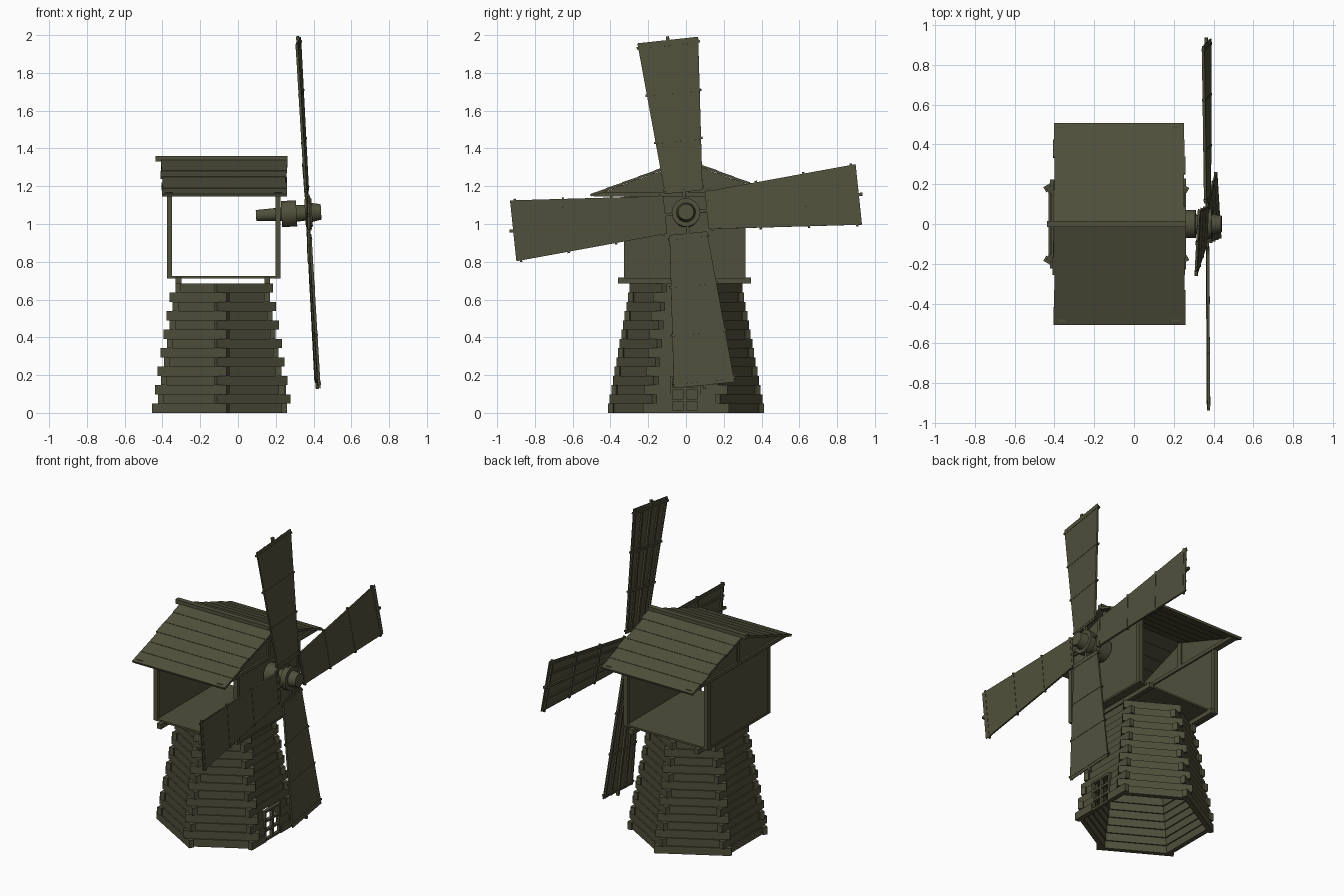
import bpy, bmesh, math, random
from mathutils import Matrix, Vector

if "Cube" in bpy.data.objects:
    bpy.data.objects.remove(bpy.data.objects["Cube"])

random.seed(4)
T = Matrix.Translation
R = lambda deg, axis: Matrix.Rotation(math.radians(deg), 4, axis)

wood = bpy.data.materials.new("olive_wood")
wood.diffuse_color = (0.08, 0.08, 0.045, 1)
wood.use_nodes = True
wood.node_tree.nodes["Principled BSDF"].inputs["Base Color"].default_value = wood.diffuse_color


def box(bm, x, y, z, m=Matrix()):
    """Box from (min, max) ranges, placed by matrix m."""
    c = Vector([(r[0] + r[1]) / 2 for r in (x, y, z)])
    s = [r[1] - r[0] for r in (x, y, z)]
    bmesh.ops.create_cube(bm, size=1, matrix=m @ T(c) @ Matrix.Diagonal((*s, 1)))


def prism(bm, yz, x, m=Matrix()):
    """Polygon in the yz plane, extruded along x."""
    a = [bm.verts.new(m @ Vector((x[0], p, q))) for p, q in yz]
    b = [bm.verts.new(m @ Vector((x[1], p, q))) for p, q in yz]
    n = len(yz)
    bm.faces.new(a)
    bm.faces.new(b[::-1])
    for i in range(n):
        bm.faces.new((a[i], b[i], b[(i + 1) % n], a[(i + 1) % n]))


def drum(bm, x0, x1, r0, r1, m, n=14):
    """Cylinder or cone along x."""
    bmesh.ops.create_cone(bm, cap_ends=True, segments=n, radius1=r0, radius2=r1, depth=x1 - x0,
                          matrix=m @ T(((x0 + x1) / 2, 0, 0)) @ R(90, 'Y'))


def finish(bm, name, smooth=False):
    bmesh.ops.recalc_face_normals(bm, faces=bm.faces)
    me = bpy.data.meshes.new(name)
    bm.to_mesh(me)
    bm.free()
    me.materials.append(wood)
    ob = bpy.data.objects.new(name, me)
    bpy.context.collection.objects.link(ob)
    if smooth:
        bpy.context.view_layer.objects.active = ob
        ob.select_set(True)
        bpy.ops.object.shade_smooth_by_angle(angle=math.radians(35))
        ob.select_set(False)


# Hexagonal tower: stepped log rows, alternate ends crossing at the corners
CX, ROWS, H = -0.085, 14, 0.685
for k in range(6):
    bm = bmesh.new()
    m = T((CX, 0, 0)) @ R(60 * k, 'Z')
    for r in range(ROWS):
        rad = 0.385 - 0.115 * r / (ROWS - 1)
        ap = rad * 0.866
        half = rad / 2 + (0.036 if (r + k) % 2 == 0 else 0.005)
        z = (H * r / ROWS, H * (r + 1) / ROWS)
        x = (ap - 0.018, ap + 0.012)
        if k == 0 and r < 4:   # doorway in the right-hand wall
            box(bm, x, (-half, -0.08), z, m)
            box(bm, x, (0.07, half), z, m)
        else:
            box(bm, x, (-half, half), z, m)
    finish(bm, "tower_wall_%d" % (k + 1))

# Door lattice
bm = bmesh.new()
dx = (0.235, 0.255)
for y in (-0.085, -0.012, 0.062):
    box(bm, dx, (y, y + 0.014), (0, 0.196))
for z in (0.0, 0.06, 0.12, 0.182):
    box(bm, dx, (-0.08, 0.07), (z, z + 0.014))
finish(bm, "door_lattice")

# Floor and its joists
bm = bmesh.new()
for x in (-0.33, 0.14):
    box(bm, (x, x + 0.03), (-0.36, 0.345), (0.685, 0.717))
finish(bm, "floor_joists")
bm = bmesh.new()
box(bm, (-0.377, 0.226), (-0.325, 0.315), (0.712, 0.724))
finish(bm, "cabin_floor")

# Cabin: end walls with posts, gables, tie beams; the long sides are open
for name, x0, s in (("left", -0.377, -1), ("right", 0.198, 1)):
    x = (x0, x0 + 0.028)
    mid = x0 + 0.014
    bm = bmesh.new()
    box(bm, (mid - 0.009, mid + 0.009), (-0.315, 0.305), (0.72, 1.15))
    for y in (-0.328, 0.29):
        box(bm, x, (y, y + 0.026), (0.717, 1.15))
    finish(bm, name + "_cabin_wall")
    bm = bmesh.new()
    prism(bm, [(-0.48, 1.152), (0.48, 1.152), (0, 1.328)], (mid - 0.007, mid + 0.007))
    finish(bm, name + "_gable")
    bm = bmesh.new()
    box(bm, (mid - 0.02, mid + 0.02), (-0.49, 0.49), (1.146, 1.168))
    box(bm, (mid - 0.016, mid + 0.016), (-0.014, 0.014), (1.16, 1.325))
    finish(bm, name + "_gable_frame")

# Roof: lapped planks on both slopes
N, L = 6, 0.538
for name, s in (("front", -1), ("back", 1)):
    bm = bmesh.new()
    m = T((0, 0, 1.343)) @ Matrix.Diagonal((1, s, 1, 1)) @ R(-20.2, 'X')
    for i in range(N):
        a, b = L * i / N, L * (i + 1) / N
        j, e = random.uniform(0, 0.012), random.uniform(0, 0.012)
        lap = T((0, a, 0)) @ R(1.5, 'X') @ T((0, -a, 0))
        box(bm, (-0.41 + j, 0.262 - e), (a, b + 0.002), (-0.014, 0), m @ lap)
    finish(bm, name + "_roof_planks")
bm = bmesh.new()
box(bm, (-0.438, 0.262), (-0.016, 0.016), (1.332, 1.36))
finish(bm, "roof_ridge")

# Rotor axle and hub, tilted slightly upward
rotor = T((0.37, 0, 1.06)) @ R(-3.2, 'Y')
bm = bmesh.new()
drum(bm, -0.275, -0.13, 0.03, 0.037, rotor)
drum(bm, -0.14, -0.06, 0.071, 0.071, rotor)
drum(bm, -0.065, -0.012, 0.046, 0.042, rotor)
finish(bm, "axle", True)
bm = bmesh.new()
drum(bm, -0.015, 0.022, 0.076, 0.076, rotor)
drum(bm, 0.02, 0.07, 0.052, 0.042, rotor)
finish(bm, "hub", True)

# Four sails: thin board in front, spar, rails and ribs behind
half_w = lambda r: 0.1 + 0.062 * (r - 0.11) / 0.81
for i in range(4):
    m = rotor @ R(6 + 90 * i, 'X') @ R(-3.2, 'Z')
    bm = bmesh.new()
    a, b = half_w(0.11), half_w(0.92)
    prism(bm, [(-a, 0.11), (a, 0.11), (b, 0.92), (-b, 0.92)], (0.002, 0.007), m)
    finish(bm, "sail_board_%d" % (i + 1))
    bm = bmesh.new()
    box(bm, (-0.01, 0.006), (-0.008, 0.008), (0.05, 0.94), m)
    for s in (-1, 1):
        for f in (0.93, 0.5):
            w = 0.006
            prism(bm, [(s * a * f - w, 0.115), (s * a * f + w, 0.115),
                       (s * b * f + w, 0.915), (s * b * f - w, 0.915)], (-0.007, 0.003), m)
    for r in (0.13, 0.385, 0.64, 0.895):
        w = half_w(r) + 0.008
        box(bm, (-0.008, 0.009), (-w, w), (r - 0.006, r + 0.006), m)
    finish(bm, "sail_frame_%d" % (i + 1))
